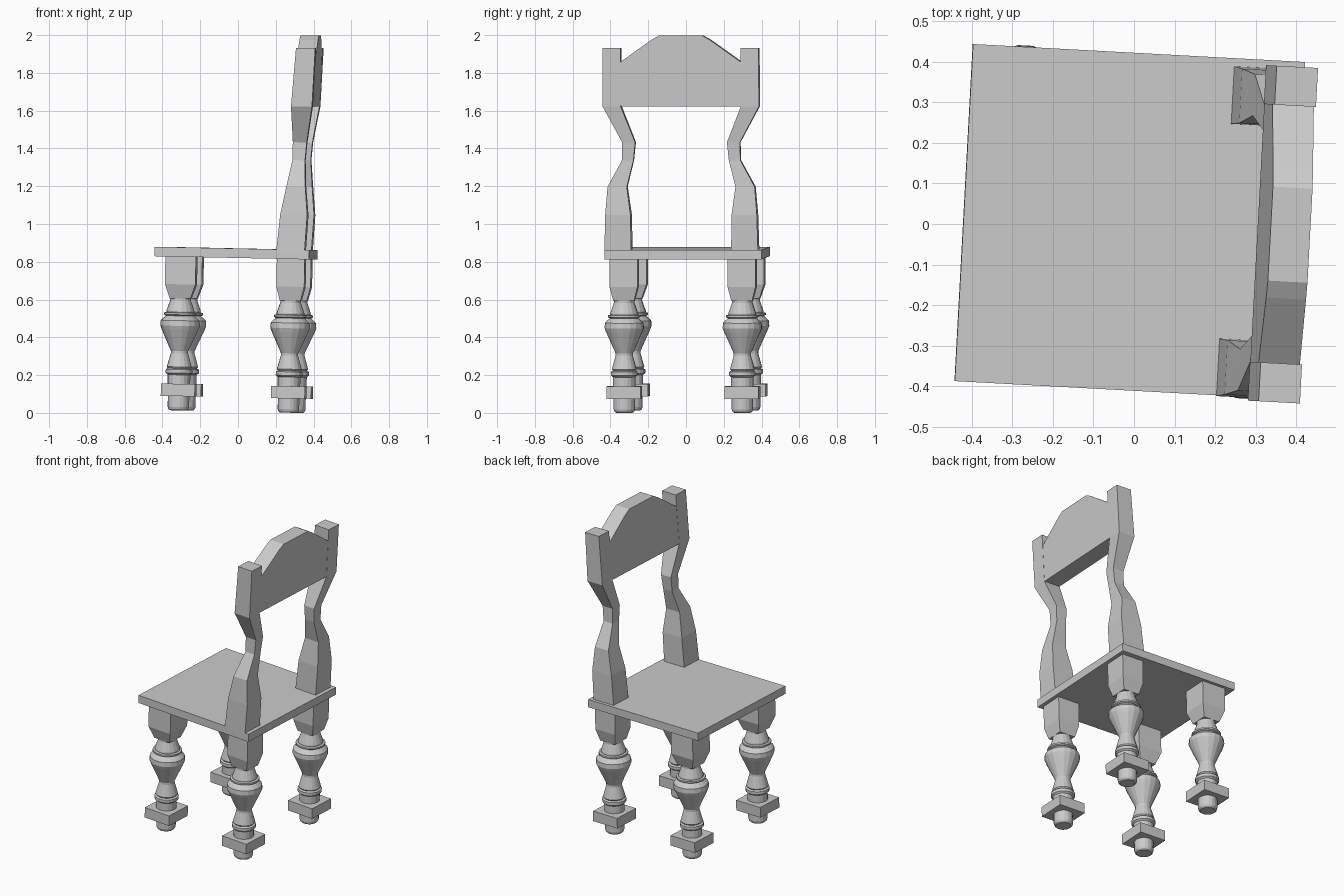
import bpy, bmesh, math
from mathutils import Matrix

if "Cube" in bpy.data.objects:
    bpy.data.objects.remove(bpy.data.objects["Cube"])

# The whole chair stands slightly turned and tilted
POSE = (Matrix.Translation((-0.028, 0.007, 0))
        @ Matrix.Rotation(math.radians(-3.1), 4, 'Z')
        @ Matrix.Rotation(math.radians(1.2), 4, 'Y'))


def finish(name, bm):
    bmesh.ops.recalc_face_normals(bm, faces=bm.faces)
    me = bpy.data.meshes.new(name)
    bm.to_mesh(me)
    bm.free()
    ob = bpy.data.objects.new(name, me)
    bpy.context.collection.objects.link(ob)
    ob.matrix_world = POSE
    return ob


def loft(bm, rings):
    """Skin a stack of closed rings and cap both ends."""
    loops = [[bm.verts.new(p) for p in r] for r in rings]
    n = len(loops[0])
    for a, b in zip(loops, loops[1:]):
        for i in range(n):
            j = (i + 1) % n
            bm.faces.new((a[i], a[j], b[j], b[i]))
    bm.faces.new(loops[0])
    bm.faces.new(loops[-1])


def rect(x0, x1, y0, y1, z):
    return [(x0, y0, z), (x1, y0, z), (x1, y1, z), (x0, y1, z)]


def square(cx, cy, h, z):
    return rect(cx - h, cx + h, cy - h, cy + h, z)


def circle(cx, cy, r, z, n=18):
    return [(cx + r * math.cos(2 * math.pi * i / n),
             cy + r * math.sin(2 * math.pi * i / n), z) for i in range(n)]


# Seat
bm = bmesh.new()
loft(bm, [rect(-0.41, 0.41, -0.416, 0.416, z) for z in (0.821, 0.871)])
finish("seat", bm)

# Legs: tapered top block, turned spindle, square foot block, round foot
SPINDLE = [(0.055, 0.61), (0.055, 0.59), (0.074, 0.535), (0.074, 0.527),
           (0.087, 0.524), (0.087, 0.514), (0.076, 0.508), (0.088, 0.498),
           (0.103, 0.483), (0.105, 0.455), (0.097, 0.435), (0.046, 0.322),
           (0.046, 0.31), (0.066, 0.238), (0.060, 0.230), (0.071, 0.224),
           (0.071, 0.205), (0.060, 0.196), (0.060, 0.14)]
FOOT = [(0.057, 0.09), (0.057, 0.026), (0.053, 0.014), (0.045, 0.0075)]


def leg(name, cx, cy, half):
    bm = bmesh.new()
    loft(bm, [square(cx, cy, half, 0.825), square(cx, cy, half, 0.675),
              square(cx, cy, 0.055, 0.60)])
    loft(bm, [circle(cx, cy, r, z) for r, z in SPINDLE])
    loft(bm, [square(cx, cy, 0.09, 0.148), square(cx, cy, 0.09, 0.083)])
    loft(bm, [circle(cx, cy, r, z) for r, z in FOOT])
    finish(name, bm)


for side, s in (("right", -1), ("left", 1)):
    leg("front_leg_" + side, -0.272, 0.312 * s + 0.004, 0.081)
    leg("back_leg_" + side, 0.312, 0.313 * s - 0.004, 0.074)

# Back posts: rings of (z, inner y, outer y, front x, back x)
POST = [(0.86, 0.265, 0.407, 0.235, 0.385),
        (1.055, 0.268, 0.402, 0.252, 0.395),
        (1.205, 0.288, 0.390, 0.281, 0.381),
        (1.345, 0.253, 0.314, 0.306, 0.373),
        (1.44, 0.243, 0.312, 0.306, 0.380),
        (1.63, 0.318, 0.414, 0.298, 0.409),
        (1.94, 0.318, 0.414, 0.318, 0.420)]
SHIFT = -0.011
for side, s in (("right", -1), ("left", 1)):
    bm = bmesh.new()
    loft(bm, [rect(xf, xb, s * yi + SHIFT, s * yo + SHIFT, z)
              for z, yi, yo, xf, xb in POST])
    finish("back_post_" + side, bm)

# Crest board: arched outline leaning back with the posts
OUTLINE = [(-0.32, 1.63), (0.32, 1.63), (0.32, 1.866), (0.158, 1.982),
           (0.116, 2.006), (-0.116, 2.006), (-0.158, 1.982), (-0.32, 1.866)]
bm = bmesh.new()
loft(bm, [[(x0 + k * (z - 1.63), y + SHIFT, z) for y, z in OUTLINE]
          for x0, k in ((0.299, 0.065), (0.408, 0.035))])
finish("crest_board", bm)
